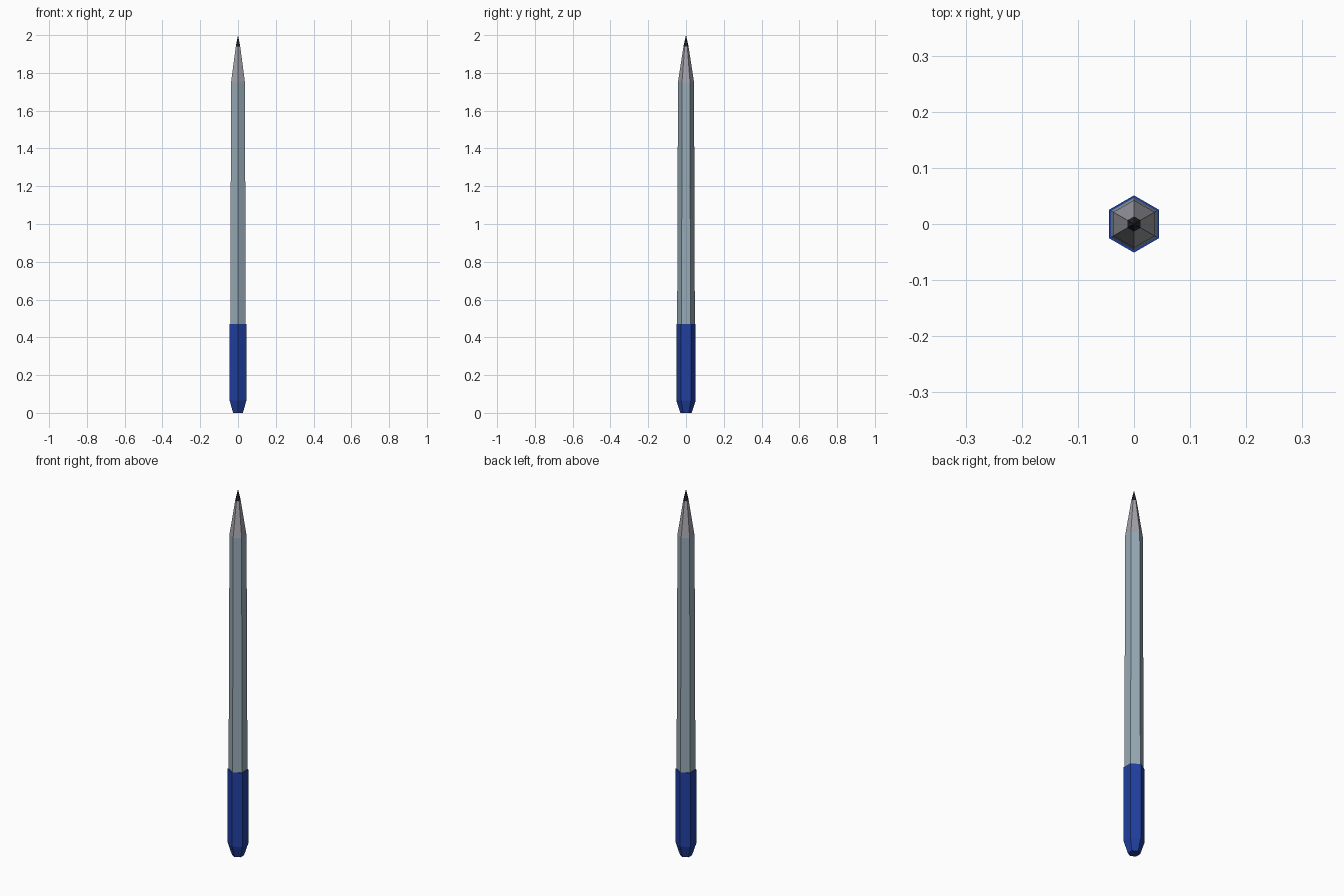
import bpy, bmesh
from math import cos, sin, pi

if "Cube" in bpy.data.objects:
    bpy.data.objects.remove(bpy.data.objects["Cube"])


def material(name, rgb):
    m = bpy.data.materials.new(name)
    m.diffuse_color = (*rgb, 1)
    m.use_nodes = True
    m.node_tree.nodes["Principled BSDF"].inputs["Base Color"].default_value = m.diffuse_color
    return m


def hex_loft(name, profile, mat=None):
    """Loft hexagonal rings through (radius, z) pairs; corners point along y."""
    bm = bmesh.new()
    rings = []
    for r, z in profile:
        if r == 0:
            rings.append([bm.verts.new((0, 0, z))])
        else:
            rings.append([bm.verts.new((r * cos(pi / 2 + i * pi / 3),
                                        r * sin(pi / 2 + i * pi / 3), z))
                          for i in range(6)])
    for a, b in zip(rings, rings[1:]):
        for i in range(6):
            j = (i + 1) % 6
            if len(b) == 1:
                bm.faces.new((a[i], a[j], b[0]))
            else:
                bm.faces.new((a[i], a[j], b[j], b[i]))
    # Close the flat ends
    for ring in (rings[0], rings[-1]):
        if len(ring) > 1:
            bm.faces.new(ring)
    bmesh.ops.recalc_face_normals(bm, faces=bm.faces[:])
    mesh = bpy.data.meshes.new(name)
    bm.to_mesh(mesh)
    bm.free()
    obj = bpy.data.objects.new(name, mesh)
    bpy.context.collection.objects.link(obj)
    if mat:
        mesh.materials.append(mat)
    return obj


blue = material("blue", (0.015, 0.05, 0.35))
steel = material("blue_grey", (0.31, 0.40, 0.46))
wood = material("warm_grey", (0.36, 0.36, 0.40))
black = material("black", (0.02, 0.02, 0.025))

# Blue end cap with a chamfered foot
hex_loft("end_cap", [(0.03, 0), (0.051, 0.065), (0.051, 0.47)], blue)
# Slightly tapered shaft
hex_loft("shaft", [(0.047, 0.45), (0.0425, 1.75)], steel)
# Sharpened cone
hex_loft("sharpened_cone", [(0.0425, 1.75), (0.0135, 1.94)], wood)
# Dark point
hex_loft("point", [(0.0135, 1.94), (0, 2.0)], black)
